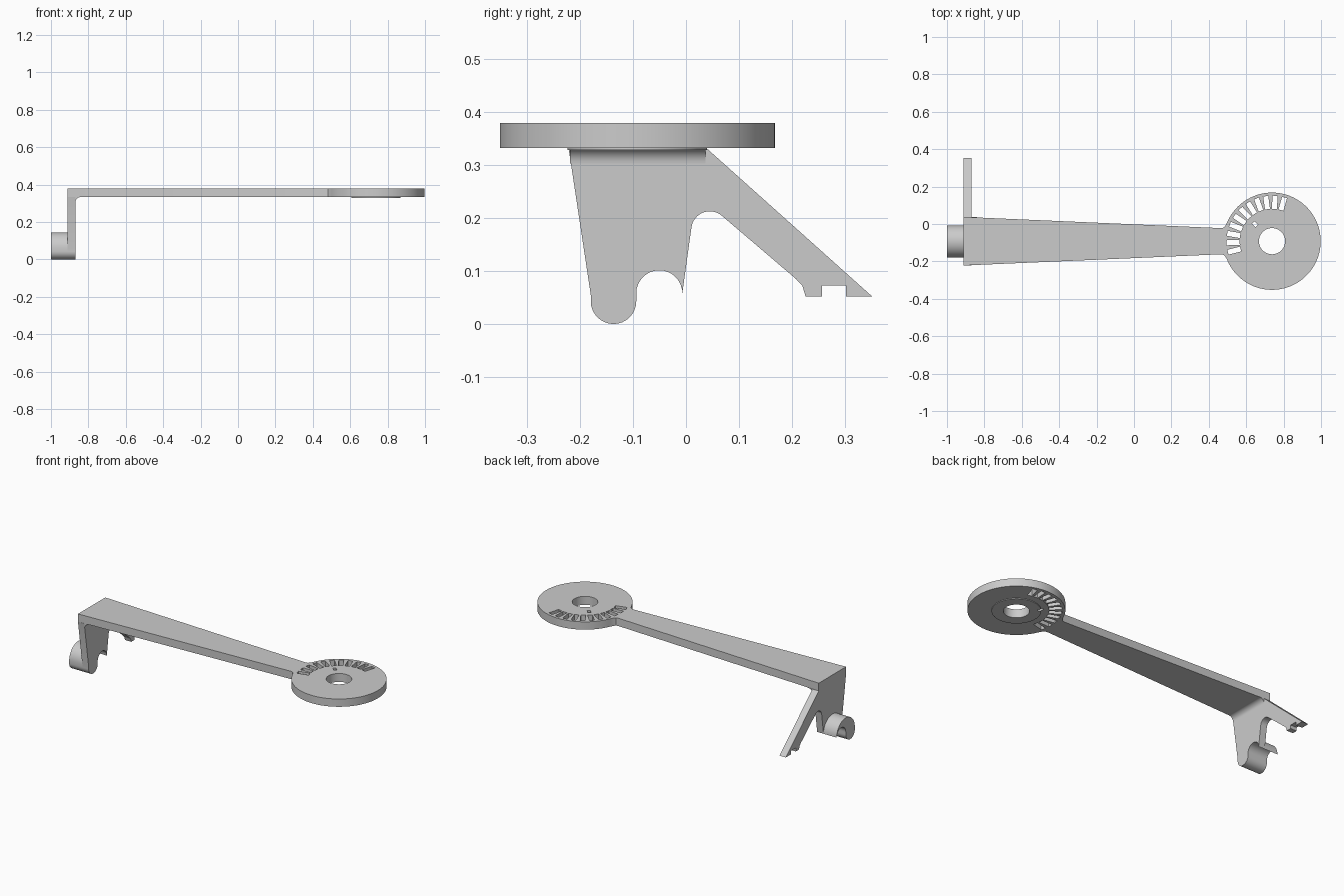
import bpy, bmesh, math
from mathutils import Matrix, Vector

cube = bpy.data.objects.get("Cube")
if cube:
    bpy.data.objects.remove(cube, do_unlink=True)

grey = bpy.data.materials.new("plain grey")
grey.use_nodes = True
grey.diffuse_color = (0.6, 0.6, 0.6, 1)
grey.node_tree.nodes["Principled BSDF"].inputs["Base Color"].default_value = (0.6, 0.6, 0.6, 1)

UNDER, TOP = 0.333, 0.38            # underside and top of the arm
BACK, INNER = -0.912, -0.87         # two faces of the bracket plate
CX, CY, R = 0.738, -0.092, 0.26     # dial centre and radius


def arc(cx, cy, r, start, end, n=16):
    """Points along a circular arc, angles in degrees."""
    angles = [math.radians(start + (end - start) * i / n) for i in range(n + 1)]
    return [(cx + r * math.cos(a), cy + r * math.sin(a)) for a in angles]


def add_prism(bm, points, place, offset):
    """Extrude a closed outline; place maps a 2D point into space."""
    face = bm.faces.new([bm.verts.new(place(a, b)) for a, b in points])
    new = bmesh.ops.extrude_face_region(bm, geom=[face])["geom"]
    bmesh.ops.translate(bm, vec=offset, verts=[v for v in new if isinstance(v, bmesh.types.BMVert)])


def finish(name, bm):
    bmesh.ops.recalc_face_normals(bm, faces=bm.faces)
    mesh = bpy.data.meshes.new(name)
    bm.to_mesh(mesh)
    bm.free()
    mesh.materials.append(grey)
    obj = bpy.data.objects.new(name, mesh)
    bpy.context.collection.objects.link(obj)
    return obj


def prism(name, points, place, offset):
    bm = bmesh.new()
    add_prism(bm, points, place, Vector(offset))
    return finish(name, bm)


def activate(obj):
    bpy.ops.object.select_all(action="DESELECT")
    obj.select_set(True)
    bpy.context.view_layer.objects.active = obj


# Tapered arm and round dial share one outline
outline = arc(CX, CY, R, -157, 157, 96)
outline += [(0.489, -0.009), (0.480, -0.019), (0.465, -0.022)]
outline += [(BACK, 0.038), (BACK, -0.222)]
outline += [(0.465, -0.162), (0.480, -0.165), (0.489, -0.175)]
arm = prism("arm_and_dial", outline, lambda x, y: (x, y, UNDER), (0, 0, TOP - UNDER))

# Shallow boss under the dial
boss = prism("dial_boss", arc(CX, CY, 0.132, 0, 354, 59),
             lambda x, y: (x, y, UNDER - 0.004), (0, 0, 0.004))

# Cutter: centre hole, ring of index slots and a small pin slot
bm = bmesh.new()
add_prism(bm, arc(CX, CY, 0.07, 0, 352.5, 47), lambda x, y: (x, y, 0.3), Vector((0, 0, 0.12)))


def radial_slot(angle, radius, length, width):
    spot = (Matrix.Translation((CX, CY, 0.36)) @ Matrix.Rotation(math.radians(angle), 4, "Z")
            @ Matrix.Translation((radius, 0, 0)) @ Matrix.Diagonal((length, width, 0.12, 1)))
    bmesh.ops.create_cube(bm, size=1, matrix=spot)


for i in range(11):
    radial_slot(74 + 12 * i, 0.208, 0.07, 0.027)
radial_slot(135, 0.128, 0.026, 0.018)
cutter = finish("dial_cutter", bm)
cutter.hide_render = True
for obj in (arm, boss):
    mod = obj.modifiers.new("openings", "BOOLEAN")
    mod.operation, mod.solver, mod.object = "DIFFERENCE", "EXACT", cutter
    activate(obj)
    bpy.ops.object.modifier_apply(modifier=mod.name)
bpy.data.objects.remove(cutter, do_unlink=True)

# Hook outline pieces shared by the bracket and the hook
toe = arc(-0.137, 0.043, 0.043, 180, 360)
groove = arc(-0.0505, 0.058, 0.0435, 180, 0)

# Bracket plate with its slanted, notched leg
plate = [(-0.222, UNDER), (-0.18, 0.055)] + toe + groove
plate += arc(0.045, 0.178, 0.035, 172, 50)
plate += [(0.208, 0.085), (0.220, 0.072), (0.226, 0.052),
          (0.257, 0.052), (0.257, 0.073), (0.302, 0.073), (0.302, 0.052),
          (0.352, 0.052), (0.038, UNDER)]
bracket = prism("bracket_plate", plate, lambda y, z: (BACK, y, z), (INNER - BACK, 0, 0))

# Curled hook standing out behind the bracket
curl = toe + groove + arc(-0.0935, 0.058, 0.0865, 0, 180, 24)[1:]
hook = prism("hook", curl, lambda y, z: (-1, y, z), (1 + BACK, 0, 0))

# Inside fillet between bracket and arm
corner = [(INNER, UNDER)] + arc(INNER + 0.03, UNDER - 0.03, 0.03, 180, 90, 10)
fillet = prism("corner_fillet", corner, lambda x, z: (x, -0.219, z), (0, 0.256, 0))

for obj in (arm, boss, bracket, hook, fillet):
    activate(obj)
    bpy.ops.object.shade_smooth_by_angle(angle=math.radians(25))
